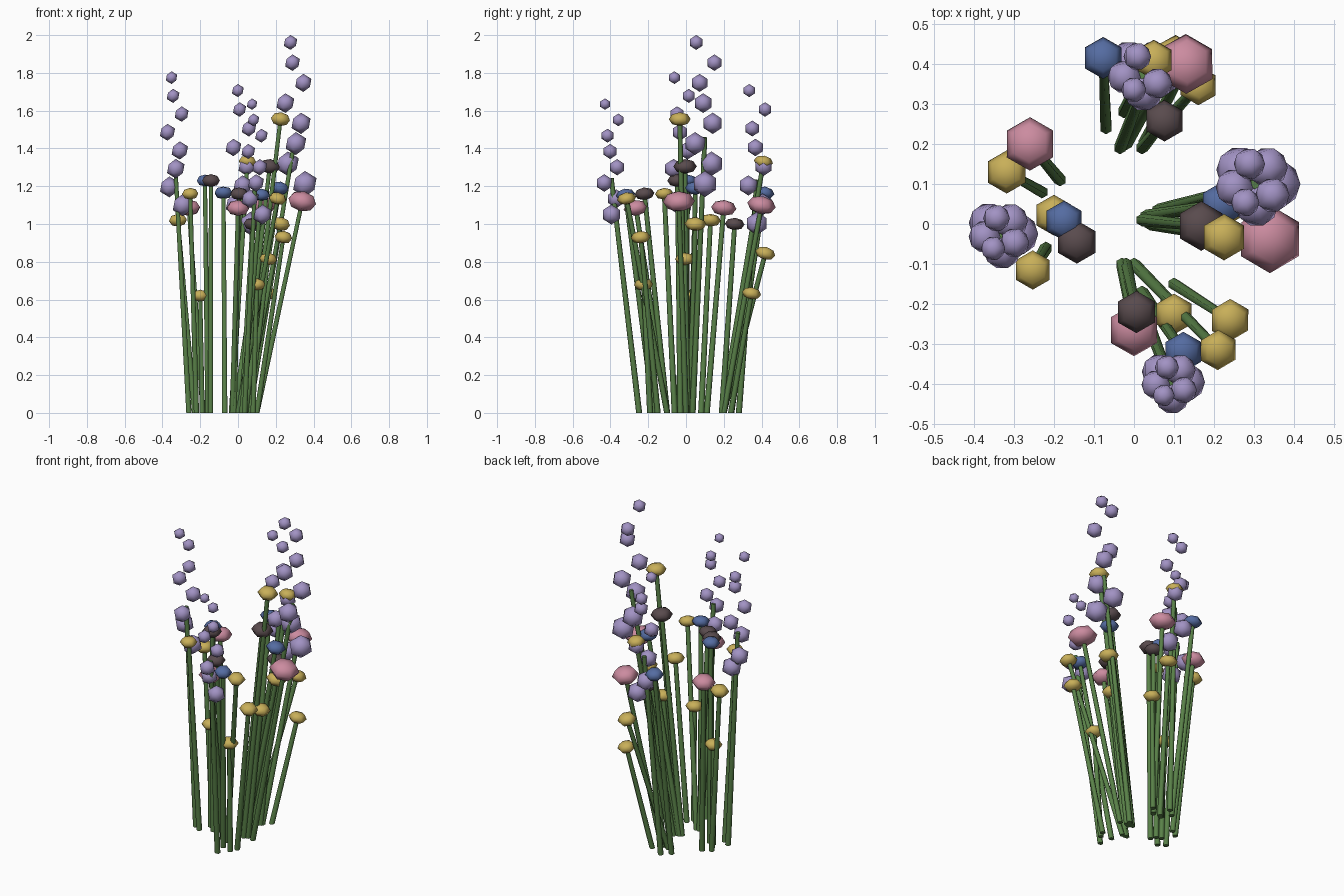
import bpy
import math
from mathutils import Vector, Matrix

default_cube = bpy.data.objects.get("Cube")
if default_cube:
    bpy.data.objects.remove(default_cube, do_unlink=True)


def make_material(name, red, green, blue):
    material = bpy.data.materials.new(name)
    material.use_nodes = True
    colour = (red, green, blue, 1)
    material.diffuse_color = colour
    shader = material.node_tree.nodes["Principled BSDF"]
    shader.inputs["Base Color"].default_value = colour
    shader.inputs["Roughness"].default_value = 0.8
    return material


materials = {
    "stem": make_material("stem green", 0.1, 0.22, 0.065),
    "lilac": make_material("lilac", 0.36, 0.29, 0.55),
    "yellow": make_material("straw yellow", 0.58, 0.43, 0.1),
    "pink": make_material("dusty pink", 0.6, 0.26, 0.35),
    "blue": make_material("slate blue", 0.09, 0.15, 0.36),
    "brown": make_material("dark brown", 0.1, 0.07, 0.075),
}


def finish(name, kind):
    part = bpy.context.object
    part.name = name
    part.data.materials.append(materials[kind])
    bpy.ops.object.shade_smooth()
    return part


# Thin six-sided tapering stalk from the ground to a point; returns its lean
def add_stem(name, root, top):
    foot = Vector((root[0], root[1], 0))
    axis = Vector(top) - foot
    lean = Vector((0, 0, 1)).rotation_difference(axis).to_matrix().to_4x4()
    bpy.ops.mesh.primitive_cone_add(
        vertices=6, radius1=0.016, radius2=0.0125, depth=axis.length)
    stem = finish(name + "_stem", "stem")
    stem.data.transform(Matrix.Translation(foot + axis / 2) @ lean)
    # Trim the foot level with the ground
    for vertex in stem.data.vertices:
        if vertex.co.z < 0.1:
            vertex.co.z = 0
    bpy.ops.object.shade_smooth_by_angle(angle=math.radians(70))
    return lean


# Flattened six-sided flower head on a leaning stem
def add_flower(bed, kind, radius, head, root):
    name = bed + "_" + kind + "_flower"
    lean = add_stem(name, root, head)
    bpy.ops.mesh.primitive_uv_sphere_add(segments=6, ring_count=4, radius=radius)
    bloom = finish(name + "_head", kind)
    squash = Matrix.Diagonal((1, 1, 0.63, 1))
    bloom.data.transform(Matrix.Translation(head) @ lean @ squash)


# Spire of buds that spiral around the stem and shrink upwards
def add_spire(bed, centre, base, step, spread, bud_radius, root, buds=8):
    x, y = centre
    name = bed + "_spire"
    add_stem(name, root, (x, y, base + step * 2.3))
    for i in range(buds):
        turn = math.radians(137.5) * i
        spot = (x + spread * math.cos(turn), y + spread * math.sin(turn), base + step * i)
        radius = bud_radius * (1 - 0.43 * i / (buds - 1))
        bpy.ops.mesh.primitive_ico_sphere_add(subdivisions=1, radius=radius, location=spot)
        finish(name + "_bud", "lilac")


# Clump on the model's right
bed = "right_clump"
add_spire(bed, (-0.333, -0.025), 1.1, 0.0964, 0.041, 0.059, (-0.26, -0.035))
add_flower(bed, "pink", 0.067, (-0.26, 0.2, 1.085), (-0.185, 0.11))
add_flower(bed, "blue", 0.05, (-0.175, 0.008, 1.23), (-0.16, 0))
add_flower(bed, "brown", 0.054, (-0.143, -0.045, 1.23), (-0.145, -0.03))
add_flower(bed, "yellow", 0.054, (-0.318, 0.13, 1.02), (-0.23, 0.08))
add_flower(bed, "yellow", 0.049, (-0.253, -0.115, 1.16), (-0.22, -0.06))
add_flower(bed, "yellow", 0.051, (-0.2, 0.022, 0.62), (-0.19, 0.01))

# Clump on the model's left, with the tallest spire
bed = "left_clump"
add_spire(bed, (0.302, 0.1), 1.212, 0.107, 0.052, 0.069, (0.06, 0.035))
add_flower(bed, "pink", 0.085, (0.34, -0.038, 1.12), (0.1, 0))
add_flower(bed, "blue", 0.055, (0.22, 0.05, 1.19), (0.03, 0.02))
add_flower(bed, "brown", 0.062, (0.168, -0.005, 1.305), (0.02, 0.01))
add_flower(bed, "yellow", 0.058, (0.225, -0.033, 1.555), (0.04, 0))
add_flower(bed, "yellow", 0.058, (0.225, 0.05, 1), (0.04, 0.02))
add_flower(bed, "yellow", 0.053, (0.16, -0.005, 0.815), (0.06, 0.01))

# Front clump
bed = "front_clump"
add_spire(bed, (0.092, -0.395), 1.05, 0.0835, 0.038, 0.053, (0.035, -0.248))
add_flower(bed, "pink", 0.066, (0, -0.265, 1.085), (-0.03, -0.1))
add_flower(bed, "blue", 0.051, (0.123, -0.32, 1.155), (0.02, -0.17))
add_flower(bed, "brown", 0.053, (0.006, -0.22, 1.16), (-0.02, -0.1))
add_flower(bed, "yellow", 0.051, (0.21, -0.315, 1.135), (0, -0.1))
add_flower(bed, "yellow", 0.053, (0.24, -0.24, 0.93), (0.1, -0.15))
add_flower(bed, "yellow", 0.051, (0.1, -0.225, 0.68), (0.08, -0.19))

# Back clump
bed = "back_clump"
add_spire(bed, (0.02, 0.375), 1.003, 0.1005, 0.045, 0.061, (-0.025, 0.28))
add_flower(bed, "pink", 0.076, (0.13, 0.4, 1.1), (0.025, 0.2))
add_flower(bed, "blue", 0.053, (-0.077, 0.415, 1.165), (-0.07, 0.24))
add_flower(bed, "brown", 0.052, (0.076, 0.258, 1), (0.02, 0.19))
add_flower(bed, "yellow", 0.051, (0.05, 0.41, 1.33), (-0.035, 0.19))
add_flower(bed, "yellow", 0.054, (0.105, 0.42, 0.845), (-0.02, 0.2))
add_flower(bed, "yellow", 0.051, (0.16, 0.347, 0.633), (0.062, 0.238))
